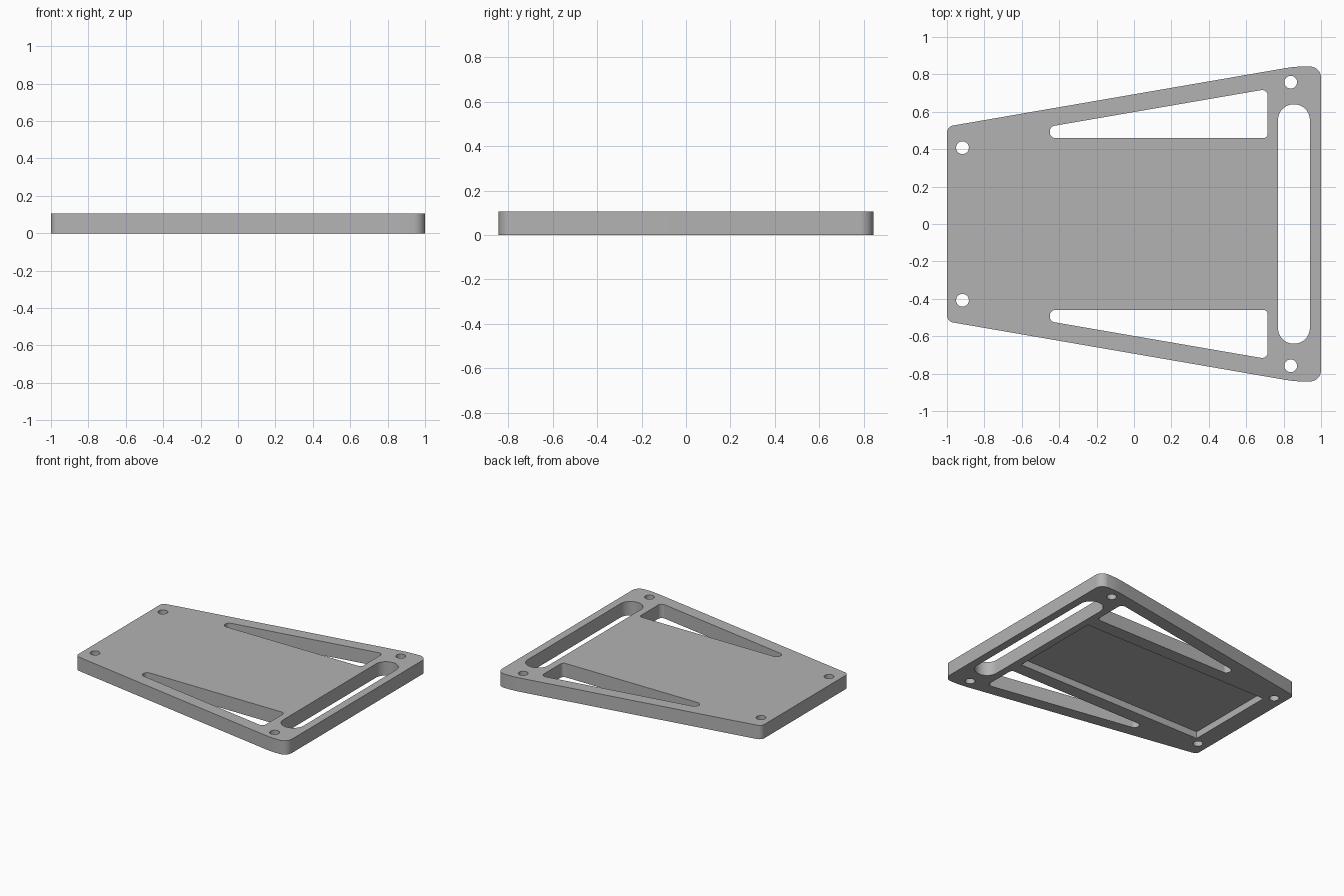
import bpy
import bmesh
import math
from mathutils import Vector

cube = bpy.data.objects.get("Cube")
if cube:
    bpy.data.objects.remove(cube, do_unlink=True)

THICK = 0.105
POCKET_DEPTH = 0.052


def rounded(corners, steps=8):
    """Outline from (x, y, radius) corners, each filleted by an arc."""
    points = []
    for i, (x, y, r) in enumerate(corners):
        p = Vector((x, y))
        a = (Vector(corners[i - 1][:2]) - p).normalized()
        b = (Vector(corners[(i + 1) % len(corners)][:2]) - p).normalized()
        half = a.angle(b) / 2
        centre = p + (a + b).normalized() * r / math.sin(half)
        start = p + a * r / math.tan(half) - centre
        end = p + b * r / math.tan(half) - centre
        for k in range(steps + 1):
            t = k / steps
            points.append(centre + (start * (1 - t) + end * t).normalized() * r
                          if 0 < k < steps else centre + (end if k else start))
    return points


def circle(x, y, r, n=32):
    return [Vector((x + r * math.cos(math.tau * k / n),
                    y + r * math.sin(math.tau * k / n))) for k in range(n)]


def flip(points):
    return [Vector((p.x, -p.y)) for p in points]


def prisms(name, parts):
    """One object made of closed straight prisms: (outline, bottom, top)."""
    bm = bmesh.new()
    for outline, z0, z1 in parts:
        low = [bm.verts.new((p.x, p.y, z0)) for p in outline]
        high = [bm.verts.new((p.x, p.y, z1)) for p in outline]
        bm.faces.new(low)
        bm.faces.new(high)
        for i in range(len(low)):
            bm.faces.new((low[i - 1], low[i], high[i], high[i - 1]))
    bmesh.ops.recalc_face_normals(bm, faces=bm.faces[:])
    mesh = bpy.data.meshes.new(name)
    bm.to_mesh(mesh)
    bm.free()
    obj = bpy.data.objects.new(name, mesh)
    bpy.context.collection.objects.link(obj)
    return obj


# Tapered plate outline, symmetric about y = 0
upper = [(1, 0.842, 0.06), (0.86, 0.842, 0.6), (-1, 0.521, 0.04)]
lower = [(x, -y, r) for x, y, r in reversed(upper)]
plate = prisms("tapered_plate", [(rounded(upper + lower), 0, THICK)])

# Through cuts: side triangles, screw holes, long slot
triangle = rounded([(-0.45, 0.459, 0.03), (0.715, 0.459, 0.025),
                    (0.715, 0.722, 0.03), (-0.45, 0.521, 0.03)])
holes = [triangle, circle(-0.917, 0.408, 0.034), circle(0.838, 0.758, 0.034)]
holes += [flip(h) for h in holes]
holes.append(rounded([(0.77, -0.64, 0.084), (0.94, -0.64, 0.084),
                      (0.94, 0.64, 0.084), (0.77, 0.64, 0.084)], 12))
cuts = [(h, -0.1, THICK + 0.1) for h in holes]

# Shallow rectangular pocket on the underside
pocket = [Vector(p) for p in ((-0.863, -0.357), (0.714, -0.357),
                              (0.714, 0.357), (-0.863, 0.357))]
cuts.append((pocket, -0.1, POCKET_DEPTH))

cutter = prisms("plate_cutter", cuts)
cutter.hide_render = True
mod = plate.modifiers.new("cutouts", "BOOLEAN")
mod.operation = "DIFFERENCE"
mod.solver = "EXACT"
mod.object = cutter

bpy.ops.object.select_all(action="DESELECT")
bpy.context.view_layer.objects.active = plate
plate.select_set(True)
bpy.ops.object.modifier_apply(modifier=mod.name)
bpy.data.objects.remove(cutter, do_unlink=True)
bpy.ops.object.shade_smooth_by_angle(angle=math.radians(30))

# Plain grey finish
grey = bpy.data.materials.new("plain_grey")
grey.use_nodes = True
colour = (0.45, 0.45, 0.45, 1)
grey.diffuse_color = colour
grey.node_tree.nodes["Principled BSDF"].inputs["Base Color"].default_value = colour
plate.data.materials.clear()
plate.data.materials.append(grey)
